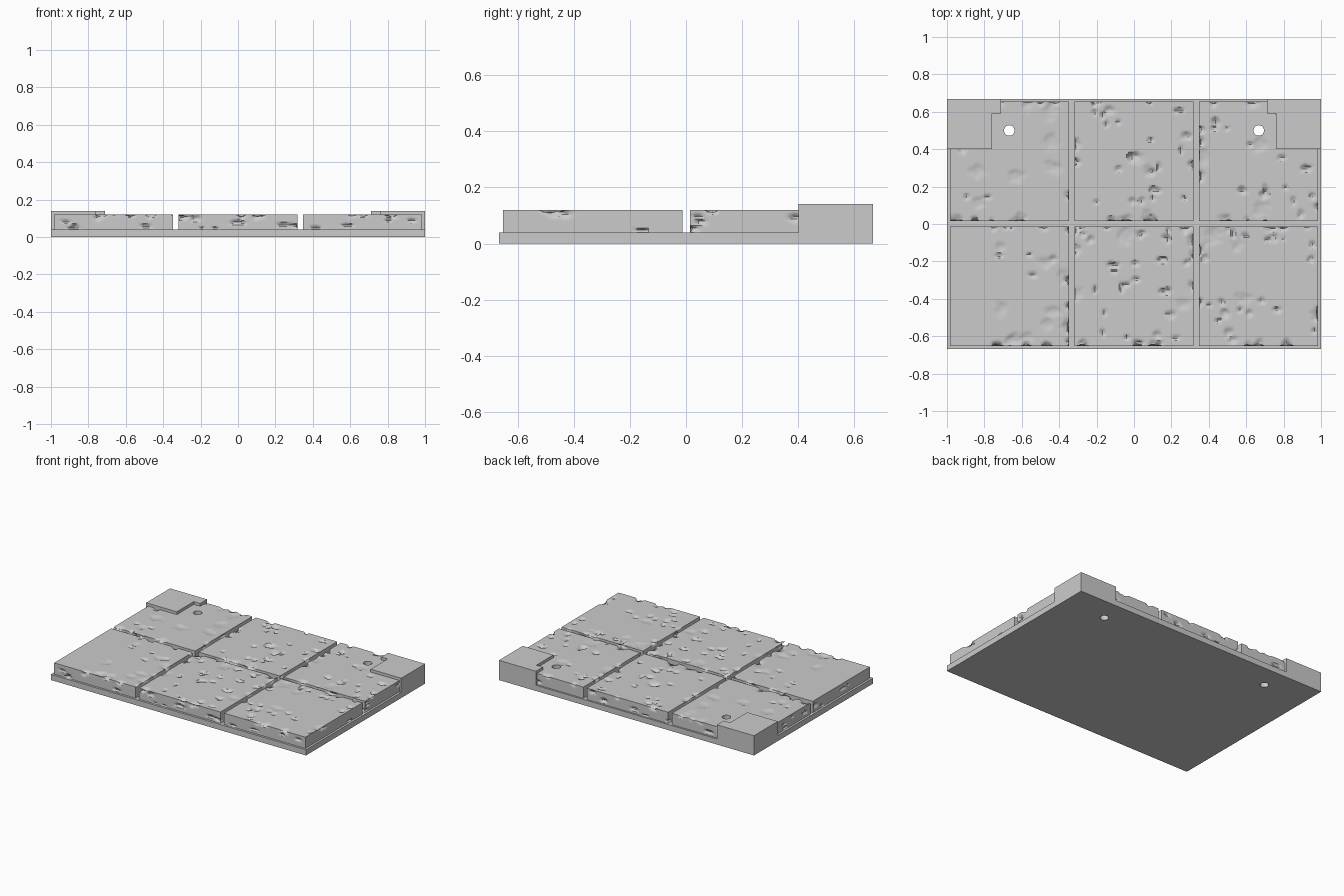
import bpy, bmesh, random
from mathutils import Vector, noise

random.seed(7)
cube = bpy.data.objects.get("Cube")
if cube:
    bpy.data.objects.remove(cube, do_unlink=True)

stone = bpy.data.materials.new("grey_stone")
stone.use_nodes = True
GREY = (0.6, 0.6, 0.6, 1)
stone.diffuse_color = GREY
stone.node_tree.nodes["Principled BSDF"].inputs["Base Color"].default_value = GREY


def finish(bm, name):
    mesh = bpy.data.meshes.new(name)
    bmesh.ops.recalc_face_normals(bm, faces=bm.faces[:])
    bm.to_mesh(mesh)
    bm.free()
    mesh.materials.append(stone)
    obj = bpy.data.objects.new(name, mesh)
    bpy.context.collection.objects.link(obj)
    return obj


def box_bmesh(lo, hi):
    bm = bmesh.new()
    bmesh.ops.create_cube(bm, size=1)
    lo, hi = Vector(lo), Vector(hi)
    for v in bm.verts:
        v.co = (lo + hi) / 2 + v.co * (hi - lo)
    return bm


def prism(points, height, name):
    bm = bmesh.new()
    face = bm.faces.new([bm.verts.new((x, y, 0)) for x, y in points])
    top = bmesh.ops.extrude_face_region(bm, geom=[face])["geom"]
    for v in top:
        if isinstance(v, bmesh.types.BMVert):
            v.co.z = height
    return finish(bm, name)


def surface_point(lo, hi, kind):
    """Random point on the top, on a side wall or along a top edge."""
    p = Vector([random.uniform(a, b) for a, b in zip(lo, hi)])
    if kind != "top":
        axis = random.choice((0, 1))
        p[axis] = random.choice((lo[axis], hi[axis]))
    if kind != "side":
        p.z = hi[2]
    return p


def dent(bm, centre, radii, depth):
    """Push an irregular ellipsoidal patch inwards."""
    for v in bm.verts:
        d = v.co - centre
        if abs(d.x) > 0.12 or abs(d.y) > 0.12:
            continue
        q = Vector((d.x / radii[0], d.y / radii[1], d.z / radii[2])).length
        q += 0.45 * noise.noise(v.co * 35)
        if q < 1 and v.co.z > 0.045:
            v.co -= v.normal * depth * min(1, 1.6 * (1 - max(q, 0)))


def tile(name, lo, hi, soft, pits, marks):
    bm = box_bmesh(lo, hi)
    for axis, cuts in enumerate((63, 63, 9)):
        edges = [e for e in bm.edges
                 if abs((e.verts[0].co - e.verts[1].co).normalized()[axis]) > 0.9]
        bmesh.ops.subdivide_edges(bm, edges=edges, cuts=cuts, use_grid_fill=True)
    bm.normal_update()
    # Broad shallow hollows and small pits on the top
    for count, low, high, depth in ((soft, 0.03, 0.06, 0.006), (pits, 0.012, 0.03, 0.012)):
        for _ in range(count):
            r = [random.uniform(low, high) for _ in range(2)]
            dent(bm, surface_point(lo, hi, "top"), (*r, 0.02), depth)
    # Elongated chips on the walls and along the rim
    for kind, count in (("side", 18), ("edge", 7)):
        for _ in range(count):
            a = random.uniform(0.02, 0.045)
            dent(bm, surface_point(lo, hi, kind), (a, a, random.uniform(0.009, 0.018)), 0.012)
    # Larger individual scars
    for x, y in marks:
        if lo[0] - 0.01 < x < hi[0] + 0.01 and lo[1] - 0.01 < y < hi[1] + 0.01:
            dent(bm, Vector((x, y, hi[2])), (0.035, 0.022, 0.025), 0.017)
    obj = finish(bm, name)
    return obj


# Base slab
slab = finish(box_bmesh((-1, -0.667, 0), (1, 0.667, 0.04)), "base_slab")

# Six worn tiles, three across and two deep
marks = [(-0.35, -0.3), (0.15, -0.19), (0.17, -0.36), (0.02, -0.64), (-0.67, -0.01),
         (0.35, 0.5), (0.32, 0.32), (-0.47, -0.65), (-0.32, 0.33), (0.11, 0.18),
         (0, 0.36), (0.28, 0.47), (-0.11, -0.22), (0.85, 0.44), (0.92, 0.3)]
columns = [("right", -0.985, -0.347, 9, 4), ("middle", -0.319, 0.319, 3, 22),
           ("left", 0.347, 0.985, 3, 20)]
rows = [("front", -0.652, -0.013), ("back", 0.015, 0.655)]
tiles = {}
for row, y0, y1 in rows:
    for col, x0, x1, soft, pits in columns:
        name = f"{row}_{col}_tile"
        tiles[name] = tile(name, (x0, y0, 0.04), (x1, y1, 0.12), soft, pits, marks)

# Stepped corner blocks at the back
outline = [(1, 0.4), (1, 0.667), (0.71, 0.667), (0.71, 0.59), (0.76, 0.59), (0.76, 0.4)]
for side, s in (("left", 1), ("right", -1)):
    prism([(s * x, y) for x, y in outline], 0.14, f"{side}_corner_block")

# Round holes through the tiles and slab
for side, s in (("left", 1), ("right", -1)):
    bpy.ops.mesh.primitive_cylinder_add(vertices=32, radius=0.028, depth=0.5,
                                        location=(s * 0.667, 0.5, 0.05))
    cutter = bpy.context.object
    cutter.name = f"{side}_hole_cutter"
    cutter.data.materials.append(stone)
    cutter.hide_render = True
    for obj in (slab, tiles[f"back_{side}_tile"]):
        mod = obj.modifiers.new("hole", "BOOLEAN")
        mod.operation = "DIFFERENCE"
        mod.solver = "EXACT"
        mod.object = cutter
        bpy.context.view_layer.objects.active = obj
        bpy.ops.object.modifier_apply(modifier=mod.name)
    bpy.data.objects.remove(cutter, do_unlink=True)

# Smooth the worn stone while keeping its crisp edges
bpy.ops.object.select_all(action="DESELECT")
for obj in tiles.values():
    obj.select_set(True)
    bpy.context.view_layer.objects.active = obj
bpy.ops.object.shade_smooth_by_angle(angle=0.6)
